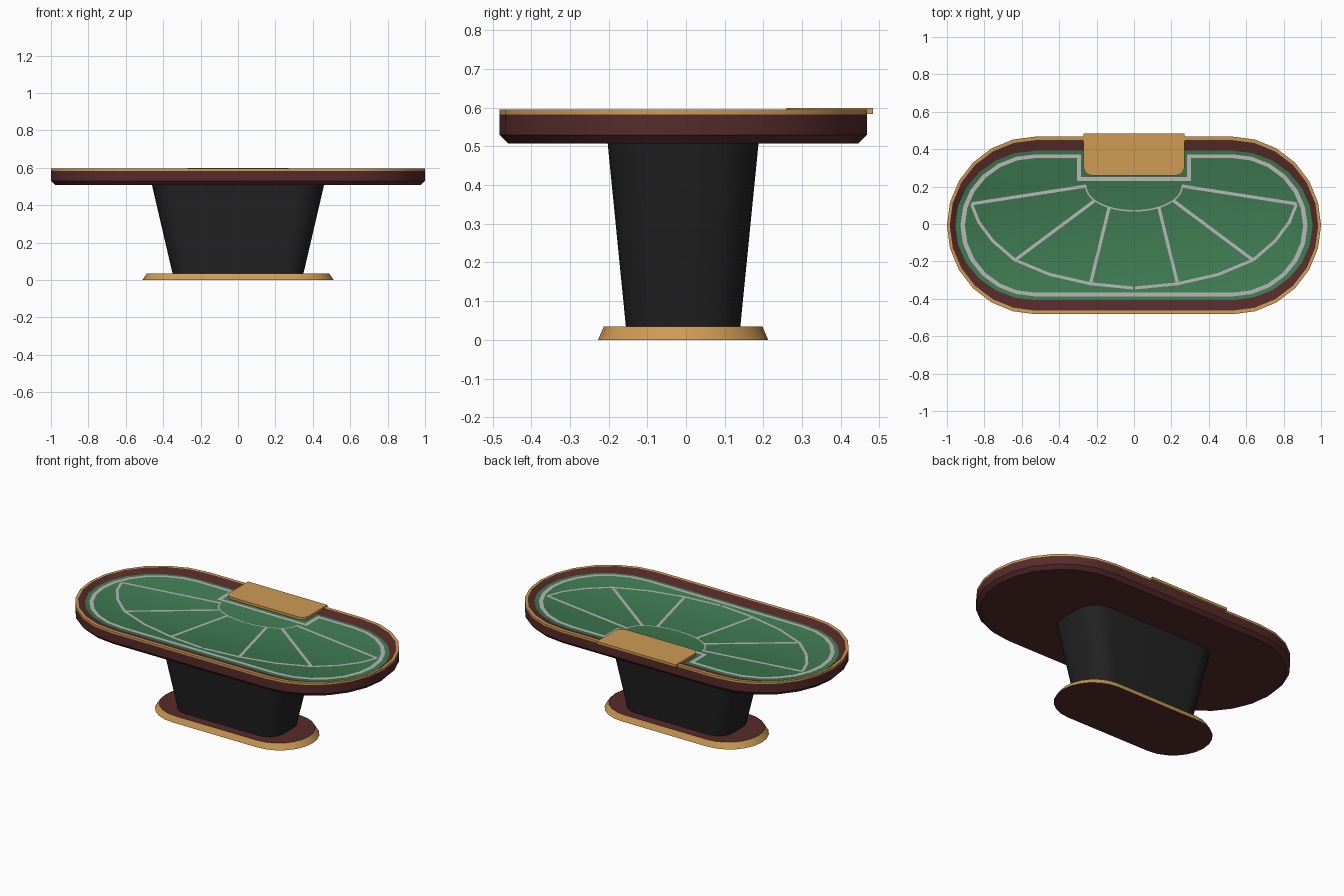
import bpy, bmesh, math

if "Cube" in bpy.data.objects:
    bpy.data.objects.remove(bpy.data.objects["Cube"])

YC = -0.0075      # tabletop and pedestal sit slightly forward of the tray
FELT_Z = 0.575
LINE_Z = 0.577


def material(name, rgb):
    m = bpy.data.materials.new(name)
    m.diffuse_color = (*rgb, 1)
    m.use_nodes = True
    m.node_tree.nodes["Principled BSDF"].inputs["Base Color"].default_value = m.diffuse_color
    return m


GOLD = material("gold", (0.62, 0.33, 0.09))
WOOD = material("dark_red_wood", (0.095, 0.024, 0.024))
FELT = material("green_felt", (0.05, 0.2, 0.085))
BLACK = material("black", (0.016, 0.016, 0.016))
WHITE = material("pale_grey", (0.48, 0.48, 0.48))


def ring(hx, hy, rx, ry, n=6):
    """Rounded outline with elliptical corners, counter-clockwise."""
    pts = []
    for k, (sx, sy) in enumerate(((1, 1), (-1, 1), (-1, -1), (1, -1))):
        for i in range(n + 1):
            a = (k + i / n) * math.pi / 2
            p = (sx * (hx - rx) + rx * math.cos(a),
                 YC + sy * (hy - ry) + ry * math.sin(a))
            if not pts or math.dist(p, pts[-1]) > 1e-5:
                pts.append(p)
    if math.dist(pts[0], pts[-1]) < 1e-5:
        pts.pop()
    return pts


def stadium(hx, hy, straight):
    return ring(hx, hy, hx - straight, hy)


def finish(name, bm, mats, smooth=True):
    me = bpy.data.meshes.new(name)
    bm.to_mesh(me)
    bm.free()
    ob = bpy.data.objects.new(name, me)
    bpy.context.collection.objects.link(ob)
    for m in mats:
        me.materials.append(m)
    if smooth:
        bpy.ops.object.select_all(action='DESELECT')
        ob.select_set(True)
        bpy.context.view_layer.objects.active = ob
        bpy.ops.object.shade_smooth_by_angle(angle=math.radians(30))
    return ob


def loft(name, sections, mats, sides, bottom, top):
    """Closed solid through (outline, z) sections; indices choose materials."""
    bm = bmesh.new()
    loops = [[bm.verts.new((x, y, z)) for x, y in pts] for pts, z in sections]
    for a, b, mi in zip(loops, loops[1:], sides):
        for i in range(len(a)):
            j = (i + 1) % len(a)
            bm.faces.new((a[i], a[j], b[j], b[i])).material_index = mi
    bm.faces.new(loops[0][::-1]).material_index = bottom
    bm.faces.new(loops[-1]).material_index = top
    return finish(name, bm, mats)


def strip(bm, left, right, closed=False):
    """Flat upward-facing band between two matching point lists."""
    a = [bm.verts.new((x, y, LINE_Z)) for x, y in left]
    b = [bm.verts.new((x, y, LINE_Z)) for x, y in right]
    for i in range(len(a) if closed else len(a) - 1):
        j = (i + 1) % len(a)
        f = bm.faces.new((a[i], a[j], b[j], b[i]))
        f.normal_update()
        if f.normal.z < 0:
            f.normal_flip()


def painted_line(bm, pts, width):
    """Band of given width along a path, plus its mirror image in x."""
    left, right = [], []
    for i, (x, y) in enumerate(pts):
        (x0, y0), (x1, y1) = pts[max(i - 1, 0)], pts[min(i + 1, len(pts) - 1)]
        d = math.hypot(x1 - x0, y1 - y0)
        ox, oy = -(y1 - y0) / d * width / 2, (x1 - x0) / d * width / 2
        left.append((x + ox, y + oy))
        right.append((x - ox, y - oy))
    strip(bm, left, right)
    strip(bm, [(-x, y) for x, y in left], [(-x, y) for x, y in right])


# Foot plate
loft("foot_plate",
     [(stadium(0.512, 0.22, 0.29), 0), (stadium(0.487, 0.205, 0.28), 0.035)],
     [GOLD, WOOD], [0], 1, 1)

# Flared pedestal
loft("pedestal",
     [(ring(0.35, 0.148, 0.10, 0.10), 0.035),
      (ring(0.46, 0.195, 0.13, 0.13), 0.508)],
     [BLACK], [0], 0, 0)

# Tabletop: wooden rail, gold trim, sloping inner rail and sunken felt
S = 0.525
loft("tabletop",
     [(stadium(0.978, 0.453, S), 0.508),
      (stadium(1.0, 0.475, S), 0.53),
      (stadium(1.0, 0.475, S), 0.583),
      (stadium(1.0, 0.475, S), 0.595),
      (stadium(0.985, 0.456, S), 0.595),
      (stadium(0.955, 0.40, S), FELT_Z)],
     [WOOD, GOLD, FELT], [0, 0, 1, 1, 0], 0, 2)

# Dealer tray with rounded front corners
R = 0.045
tray = [(0.27, 0.483), (-0.27, 0.483)]
for cx, start in ((-0.27 + R, 180), (0.27 - R, 270)):
    for i in range(6):
        a = math.radians(start + i * 18)
        tray.append((cx + R * math.cos(a), 0.26 + R + R * math.sin(a)))
loft("dealer_tray", [(tray, 0.584), (tray, 0.60)], [GOLD], [0], 0, 0)

# Painted border that steps around the tray
def notched(hx, hy, nx, ny):
    pts = stadium(hx, hy, S)
    top = YC + hy
    return pts[:7] + [(nx, top), (nx, ny), (-nx, ny), (-nx, top)] + pts[7:]


bm = bmesh.new()
strip(bm, notched(0.928, 0.38, 0.283, 0.25),
      notched(0.904, 0.36, 0.306, 0.23), closed=True)
finish("felt_border", bm, [WHITE], False)

# Painted betting sectors: outer arc, inner arc and spokes
bm = bmesh.new()
painted_line(bm, [(-0.868, 0.105), (-0.83, 0.01), (-0.755, -0.09),
                  (-0.638, -0.192), (-0.45, -0.27), (-0.23, -0.32),
                  (-0.005, -0.342)], 0.016)
inner = []
for i in range(9):
    a = math.radians(180 + i * 11)
    inner.append((0.257 * math.cos(a), 0.2 + 0.13 * math.sin(a)))
inner[-1] = (-0.004, 0.07)
painted_line(bm, inner, 0.008)
for a, b in (((-0.868, 0.108), (-0.255, 0.203)),
             ((-0.635, -0.192), (-0.21, 0.125)),
             ((-0.232, -0.316), (-0.133, 0.088))):
    painted_line(bm, [a, b], 0.017)
finish("felt_sectors", bm, [WHITE], False)
